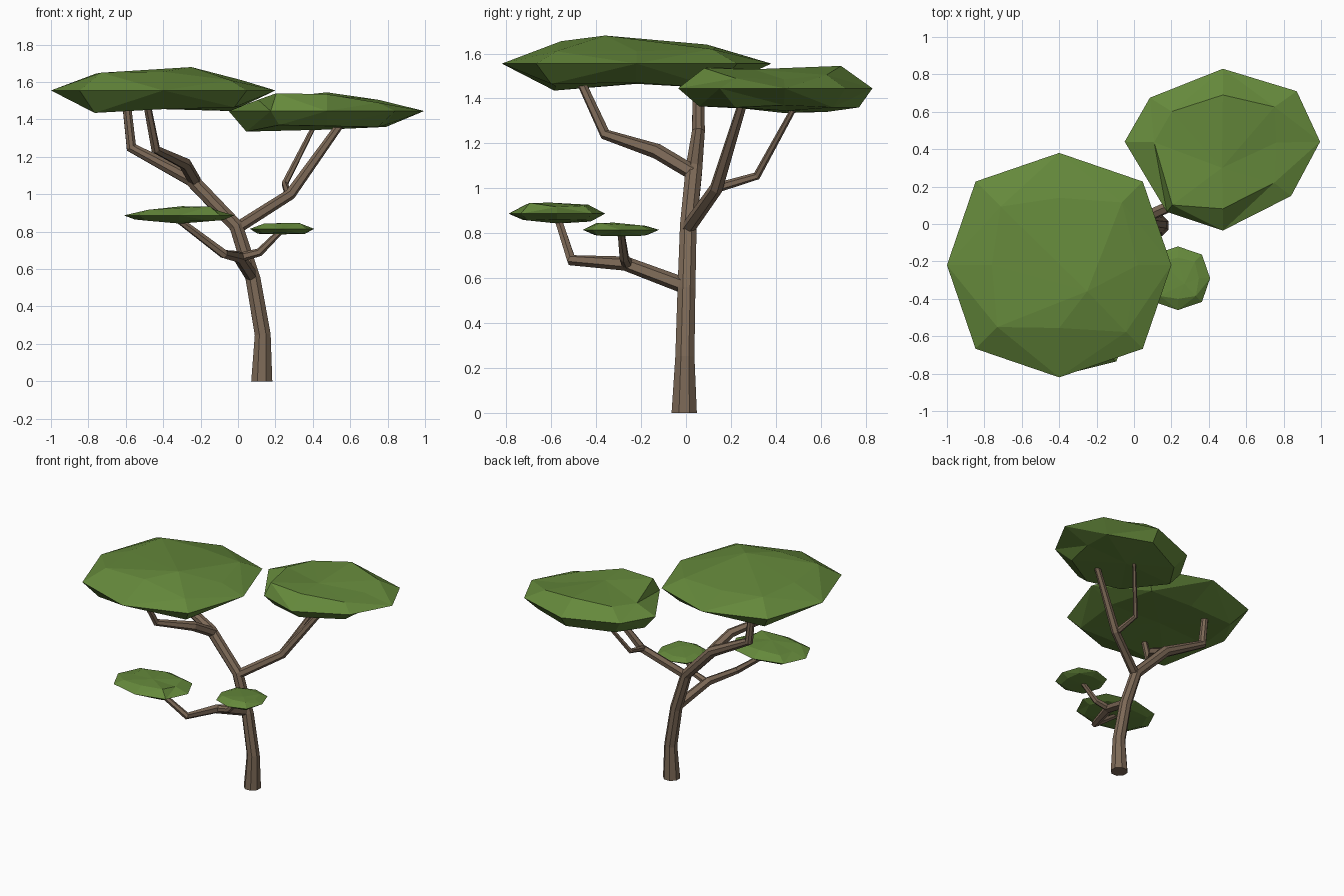
import bpy, bmesh, math
from mathutils import Vector

if "Cube" in bpy.data.objects:
    bpy.data.objects.remove(bpy.data.objects["Cube"])


def material(name, rgb):
    m = bpy.data.materials.new(name)
    m.diffuse_color = (*rgb, 1)
    m.use_nodes = True
    m.node_tree.nodes["Principled BSDF"].inputs["Base Color"].default_value = m.diffuse_color
    return m


BARK = material("brown bark", (0.205, 0.142, 0.095))
LEAF = material("green leaves", (0.13, 0.25, 0.044))


def finish(bm, name, mat):
    bmesh.ops.recalc_face_normals(bm, faces=bm.faces)
    me = bpy.data.meshes.new(name)
    bm.to_mesh(me)
    bm.free()
    me.materials.append(mat)
    bpy.context.collection.objects.link(bpy.data.objects.new(name, me))


def skin(bm, rings):
    """Bridge consecutive vertex rings with quads."""
    for a, b in zip(rings, rings[1:]):
        n = len(a)
        for i in range(n):
            j = (i + 1) % n
            bm.faces.new((a[i], a[j], b[j], b[i]))


def branch(name, path, sides=6, start=None):
    """Tapered tube through (x, y, z, radius) points."""
    bm = bmesh.new()
    pts = [Vector(p[:3]) for p in path]
    rings, side = [], Vector((1, 0, 0))
    for i, p in enumerate(pts):
        t = Vector((0, 0, 0))
        if i > 0:
            t += (p - pts[i - 1]).normalized()
        if i < len(pts) - 1:
            t += (pts[i + 1] - p).normalized()
        t = Vector(start) if i == 0 and start else t.normalized()
        side = (side - t * side.dot(t)).normalized()
        up = t.cross(side)
        ring = []
        for k in range(sides):
            a = math.tau * (k + 0.5) / sides
            ring.append(bm.verts.new(p + path[i][3] * (side * math.cos(a) + up * math.sin(a))))
        rings.append(ring)
    skin(bm, rings)
    bm.faces.new(rings[0])
    bm.faces.new(rings[-1])
    finish(bm, name, BARK)


def canopy(name, centre, rim, upper, lower, peak, base):
    """Faceted pad: 8-point rim, raised and lowered rings of (scale, z), two poles."""
    bm = bmesh.new()
    cx, cy, cz = centre
    mid = [bm.verts.new((cx + x, cy + y, cz)) for x, y in rim]
    top = [bm.verts.new((cx + x * s, cy + y * s, cz + z)) for (x, y), (s, z) in zip(rim, upper)]
    low = [bm.verts.new((cx + x * s, cy + y * s, cz + z)) for (x, y), (s, z) in zip(rim, lower)]
    skin(bm, [low, mid, top])
    for ring, tip in ((top, peak), (low, base)):
        v = bm.verts.new(tip)
        for i in range(8):
            bm.faces.new((ring[i], ring[(i + 1) % 8], v))
    bmesh.ops.triangulate(bm, faces=[f for f in bm.faces if len(f.verts) > 3])
    finish(bm, name, LEAF)


def octagon(rx, ry, d=0.745):
    return [(rx, 0), (rx * d, ry * d), (0, ry), (-rx * d, ry * d),
            (-rx, 0), (-rx * d, -ry * d), (0, -ry), (rx * d, -ry * d)]


# Trunk, bending left into the tall left limb
branch("trunk", [(.127, -.008, 0, .061), (.132, -.005, .25, .046), (.08, .002, .55, .043),
                 (-.01, .01, .83, .04), (-.25, .035, 1.08, .04),
                 (-.57, .055, 1.25, .031), (-.6, .055, 1.52, .024)], 8, (0, 0, 1))
branch("upper_front_branch", [(-.23, .03, 1.07, .034), (-.285, -.13, 1.165, .034),
                              (-.44, -.36, 1.24, .025), (-.49, -.48, 1.5, .02)])
# Right limb and its thin fork
branch("right_branch", [(-.02, 0, .81, .032), (.28, .135, 1.0, .03), (.58, .265, 1.42, .02)])
branch("right_twig", [(.27, .13, 1.0, .022), (.25, .315, 1.055, .018), (.43, .51, 1.41, .012)])
# Low front limb and its fork
branch("lower_front_branch", [(.075, .01, .56, .036), (.005, -.27, .665, .032),
                              (-.075, -.51, .68, .025), (-.34, -.575, .88, .018)])
branch("lower_front_twig", [(.0, -.26, .66, .026), (.115, -.275, .69, .022),
                            (.235, -.29, .81, .016)])

# Large left canopy
canopy("left_canopy", (-.4, -.22, 1.555), octagon(.6, .6),
       [(.7, .055), (.75, .065), (.6, .07), (.7, .085), (.6, .09), (.74, .095), (.56, .1), (.8, .055)],
       [(.7, -.085), (.8, -.11), (.6, -.1), (.8, -.11), (.7, -.09), (.82, -.12), (.6, -.1), (.85, -.09)],
       (-.25, -.36, 1.68), (-.4, -.2, 1.47))
# Right canopy, slightly lower
canopy("right_canopy", (.475, .43, 1.445),
       [(.52, .01), (.395, .28), (0, .4), (-.39, .245), (-.525, .01), (-.3, -.365), (0, -.465), (.365, -.28)],
       [(.55, .04), (.7, .06), (.65, .1), (.7, .07), (.7, .06), (.9, .095), (.75, .09), (.75, .045)],
       [(.6, -.075), (.8, -.085), (.85, -.085), (.8, -.105), (.82, -.11), (.85, -.075), (.8, -.08), (.75, -.085)],
       (.47, .3, 1.53), (.45, .45, 1.345))
# Two small low canopies
canopy("low_left_canopy", (-.315, -.575, .887), octagon(.295, .215),
       [(.65, .03), (.75, .035), (.65, .04), (.7, .03), (.6, .025), (.75, .03), (.65, .04), (.75, .048)],
       [(.8, -.025), (.8, -.028), (.7, -.035), (.8, -.028), (.8, -.022), (.8, -.028), (.7, -.028), (.8, -.03)],
       (-.3, -.6, .936), (-.31, -.57, .843))
canopy("low_right_canopy", (.235, -.29, .815), octagon(.172, .17),
       [(.65, .022), (.7, .02), (.65, .018), (.7, .02), (.6, .024), (.75, .028), (.65, .03), (.75, .03)],
       [(.7, -.028), (.8, -.026), (.7, -.022), (.8, -.022), (.75, -.026), (.8, -.024), (.7, -.022), (.8, -.026)],
       (.27, -.32, .847), (.235, -.29, .786))
